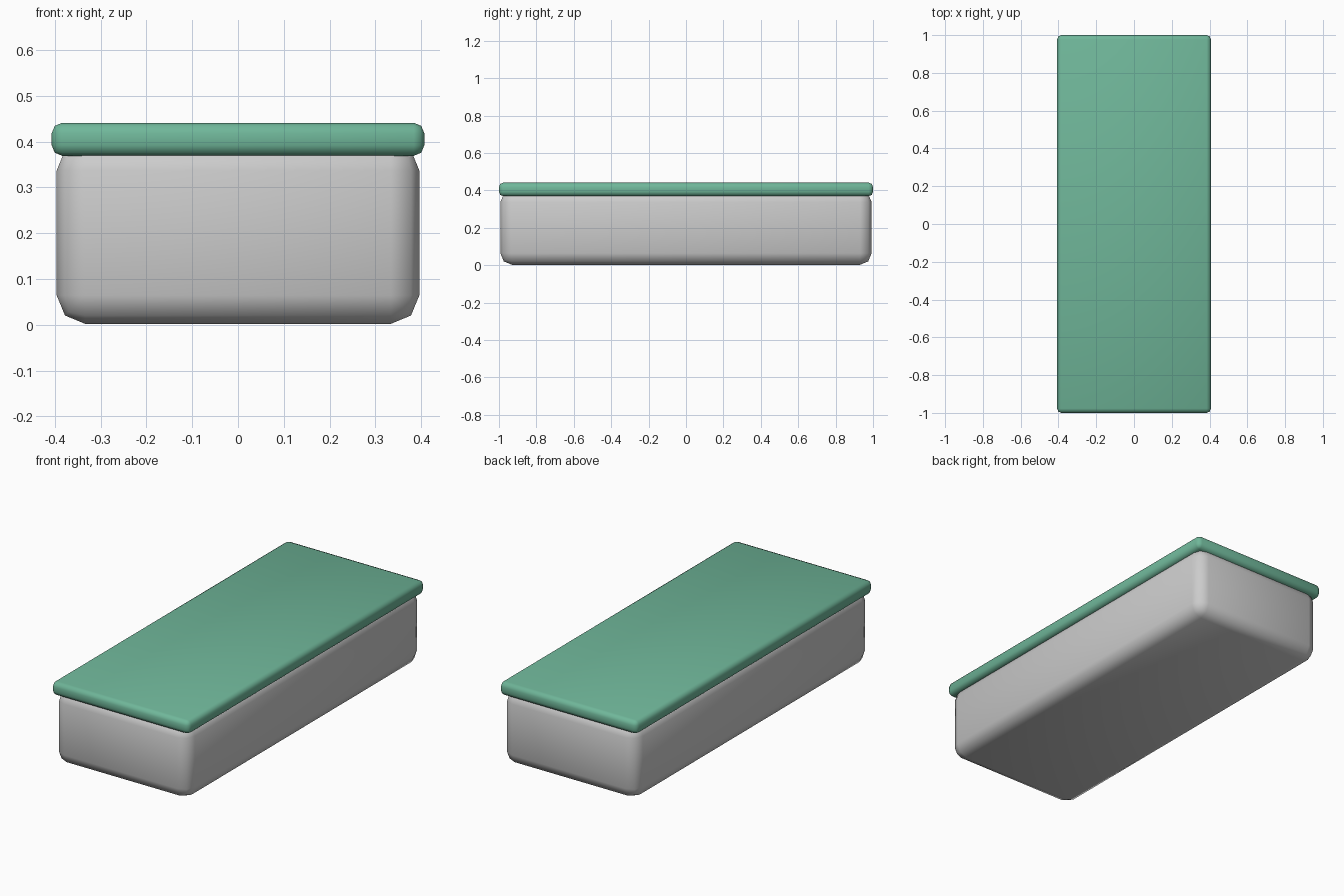
import bpy

if "Cube" in bpy.data.objects:
    bpy.data.objects.remove(bpy.data.objects["Cube"])


def rounded_box(name, size, z_min, bevel, colour=None):
    """Softly bevelled, smooth-shaded box centred on x and y."""
    bpy.ops.mesh.primitive_cube_add(size=1, location=(0, 0, z_min + size[2] / 2))
    obj = bpy.context.object
    obj.name = name
    obj.scale = size
    bpy.ops.object.transform_apply(location=False, rotation=False, scale=True)
    mod = obj.modifiers.new("Rounded edges", 'BEVEL')
    mod.width = bevel
    mod.segments = 2
    mod.limit_method = 'NONE'
    bpy.ops.object.shade_smooth()
    if colour:
        mat = bpy.data.materials.new(name + "_colour")
        mat.diffuse_color = colour
        mat.use_nodes = True
        mat.node_tree.nodes["Principled BSDF"].inputs["Base Color"].default_value = mat.diffuse_color
        obj.data.materials.append(mat)
    return obj


# Grey container; its rounded top tucks up inside the lid
rounded_box("container", (0.792, 1.985, 0.397), 0.002, 0.062)

# Green overhanging lid
rounded_box("lid", (0.814, 2.0, 0.072), 0.369, 0.023, (0.16, 0.47, 0.32, 1))
